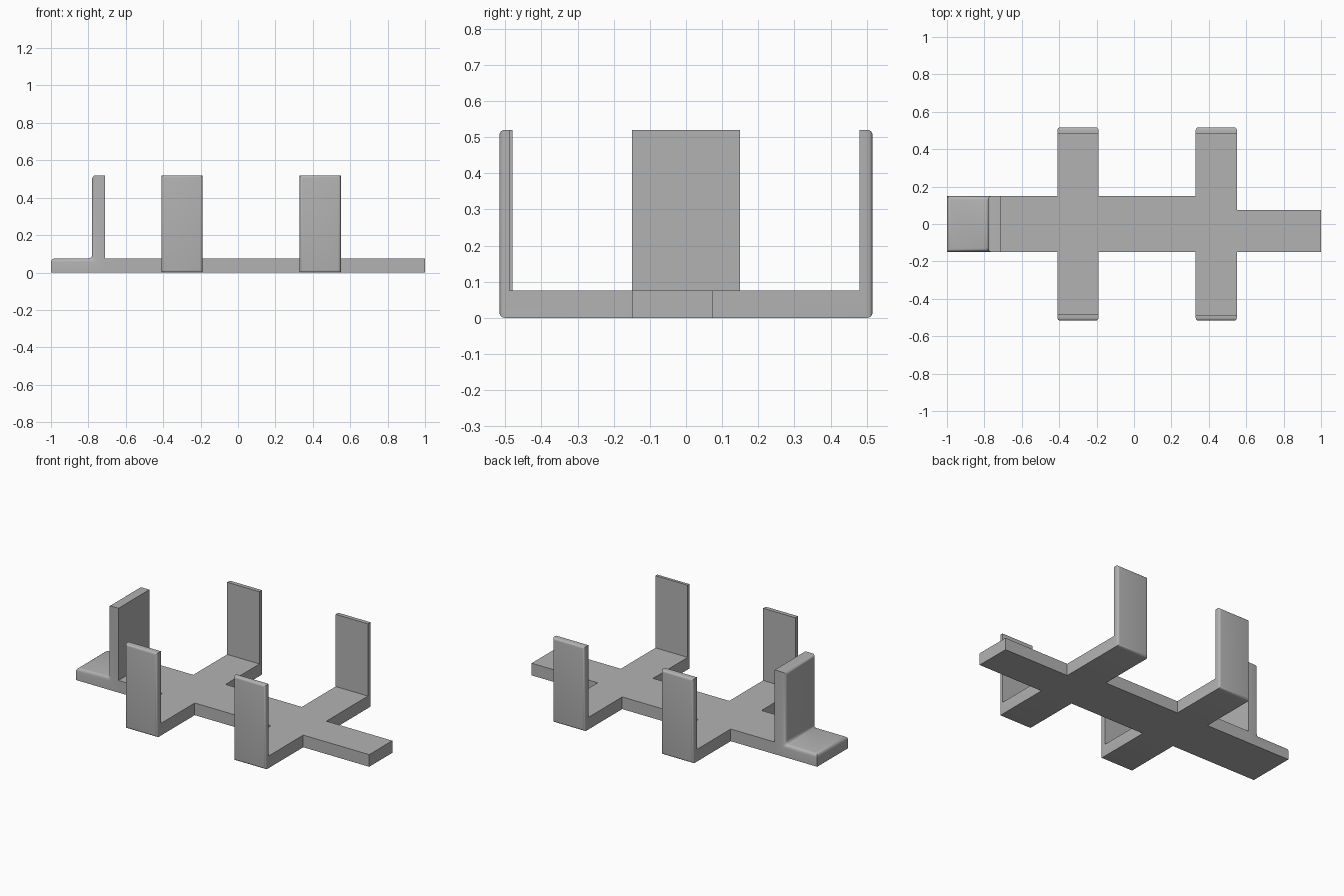
import bpy, bmesh, math
from mathutils import Vector

cube = bpy.data.objects.get("Cube")
if cube:
    bpy.data.objects.remove(cube, do_unlink=True)

THICK = 0.075    # plate thickness
TOP = 0.52       # height of the upright walls
HALF = 0.15      # half width of the spine

grey = bpy.data.materials.new("plain grey")
grey.use_nodes = True
colour = (0.45, 0.45, 0.45, 1)
grey.diffuse_color = colour
grey.node_tree.nodes["Principled BSDF"].inputs["Base Color"].default_value = colour


def extrude(bm, points, direction):
    """Add a closed prism from a planar outline; return its faces."""
    face = bm.faces.new([bm.verts.new(p) for p in points])
    moved = bmesh.ops.extrude_face_region(bm, geom=[face], use_keep_orig=True)["geom"]
    verts = [v for v in moved if isinstance(v, bmesh.types.BMVert)]
    bmesh.ops.translate(bm, verts=verts, vec=Vector(direction))
    faces = {f for v in list(face.verts) + verts for f in v.link_faces}
    bmesh.ops.recalc_face_normals(bm, faces=list(faces))
    return list(faces)


def on_plane(faces, axis, value, low=0.0):
    return [f for f in faces if all(abs(v.co[axis] - value) < 1e-4 for v in f.verts)
            and f.calc_center_median().z >= low]


def round_edges(bm, faces, radius):
    edges = list({e for f in faces for e in f.edges})
    bmesh.ops.bevel(bm, geom=edges, offset=radius, segments=4, profile=0.5,
                    affect='EDGES', clamp_overlap=True)


bm = bmesh.new()
arms = [(-0.41, -0.19), (0.33, 0.55)]

# Flat spine with the offset tongue; corners line up with the arms
front = [x for pair in arms for x in pair]
outline = [(-0.71, -HALF)] + [(x, -HALF) for x in front] + [(1, -HALF), (1, HALF / 2)]
outline += [(0.55, HALF / 2)] + [(x, HALF) for x in reversed(front)] + [(-0.71, HALF)]
spine = extrude(bm, [(x, y, 0) for x, y in outline], (0, 0, THICK))
joints = on_plane(spine, 0, -0.71)
for f in on_plane(spine, 1, HALF) + on_plane(spine, 1, -HALF):
    middle = f.calc_center_median().x
    if any(a < middle < b for a, b in arms):
        joints.append(f)
bmesh.ops.delete(bm, geom=joints, context='FACES')

# Four side arms, each with a rounded upright wall
for side in (-1, 1):
    for a, b in arms:
        inner = 0.488 if side < 0 and a > 0 else 0.48
        profile = [(HALF, 0), (0.516, 0), (0.516, TOP), (inner, TOP),
                   (inner, THICK), (HALF, THICK)]
        arm = extrude(bm, [(a, side * y, z) for y, z in profile], (b - a, 0, 0))
        outer = on_plane(arm, 1, side * 0.516)
        bmesh.ops.delete(bm, geom=on_plane(arm, 1, side * HALF), context='FACES_ONLY')
        round_edges(bm, outer, 0.014)

# Foot and end stop with a blended inside corner
profile = [(-1, 0), (-0.71, 0), (-0.71, THICK), (-0.71, TOP), (-0.78, TOP),
           (-0.78, THICK), (-1, THICK)]
tail = extrude(bm, [(x, -HALF, z) for x, z in profile], (0, 2 * HALF, 0))
rounded = on_plane(tail, 0, -0.78) + on_plane(tail, 2, THICK)
joint = [f for f in on_plane(tail, 0, -0.71) if f.calc_center_median().z < THICK]
bmesh.ops.delete(bm, geom=joint, context='FACES_ONLY')
round_edges(bm, rounded, 0.02)

# Weld the parts into one solid
bmesh.ops.remove_doubles(bm, verts=bm.verts, dist=0.0005)
bmesh.ops.recalc_face_normals(bm, faces=bm.faces)
mesh = bpy.data.meshes.new("bracket_tray")
bm.to_mesh(mesh)
bm.free()
mesh.materials.append(grey)
tray = bpy.data.objects.new("bracket_tray", mesh)
bpy.context.collection.objects.link(tray)
bpy.context.view_layer.objects.active = tray
tray.select_set(True)
bpy.ops.object.shade_smooth_by_angle(angle=math.radians(30))
